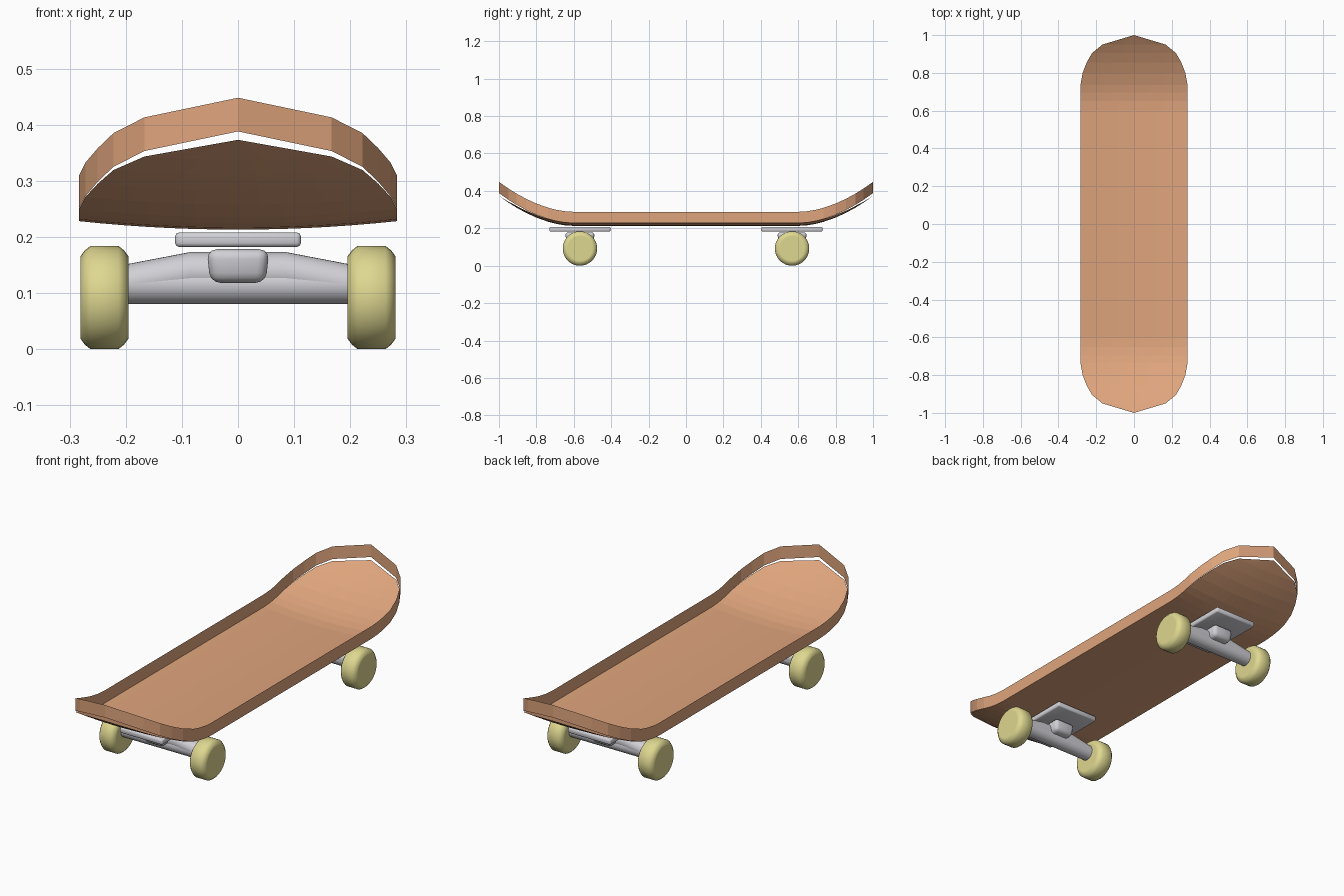
import bpy, bmesh, math

cube = bpy.data.objects.get("Cube")
if cube:
    bpy.data.objects.remove(cube, do_unlink=True)


def material(name, color):
    m = bpy.data.materials.new(name)
    m.use_nodes = True
    m.diffuse_color = (*color, 1)
    m.node_tree.nodes["Principled BSDF"].inputs["Base Color"].default_value = (*color, 1)
    return m


wood = material("warm wood", (0.74, 0.375, 0.205))
metal = material("light metal", (0.63, 0.63, 0.67))
rubber = material("pale yellow rubber", (0.73, 0.68, 0.28))


def finish(bm, name, mat, smooth=None):
    me = bpy.data.meshes.new(name)
    bm.to_mesh(me)
    bm.free()
    ob = bpy.data.objects.new(name, me)
    bpy.context.collection.objects.link(ob)
    me.materials.append(mat)
    if smooth:
        bpy.ops.object.select_all(action="DESELECT")
        bpy.context.view_layer.objects.active = ob
        ob.select_set(True)
        bpy.ops.object.shade_smooth_by_angle(angle=math.radians(smooth))
    return ob


# Deck outline at one end: (y, half width)
HALF = 0.283
END = [(0.6, HALF), (0.65, HALF), (0.695, HALF), (0.737, HALF), (0.8, 0.272),
       (0.856, 0.25), (0.905, 0.222), (0.95, 0.167), (1.0, 0.0)]
ROWS = [(-y, w) for y, w in reversed(END)] + END
RIM_HEIGHT = 0.06


def edge_z(y):
    """Lower edge of the rim: flat in the middle, curving up at both ends."""
    t = max(0.0, (abs(y) - 0.6) / 0.4)
    return 0.228 + 0.16 * t ** 1.85


def build_floor():
    # Thin sheet that sags slightly along the centre line
    bm = bmesh.new()
    n = 14
    rows = []
    for y, w in ROWS:
        xs = [w * (2 * i / n - 1) for i in range(n + 1)]
        rows.append([bm.verts.new((x, y, edge_z(y) - 0.015 * (1 - (x / HALF) ** 2)))
                     for x in xs])
    for a, b in zip(rows, rows[1:]):
        for i in range(n):
            bm.faces.new((a[i], a[i + 1], b[i + 1], b[i]))
    bmesh.ops.remove_doubles(bm, verts=bm.verts, dist=0.0001)
    finish(bm, "deck_floor", wood)


def build_rim():
    # Upright band around the outline
    bm = bmesh.new()
    loop = [(w, y) for y, w in ROWS] + [(-w, y) for y, w in ROWS[-2:0:-1]]
    low = [bm.verts.new((x, y, edge_z(y))) for x, y in loop]
    high = [bm.verts.new((x, y, edge_z(y) + RIM_HEIGHT)) for x, y in loop]
    for i in range(len(loop)):
        j = (i + 1) % len(loop)
        bm.faces.new((low[i], low[j], high[j], high[i]))
    finish(bm, "deck_rim", wood)


def sweep_x(name, mat, stations, y, smooth, sides=32):
    """Round body along x; stations are (x, centre z, radius)."""
    bm = bmesh.new()
    rings = []
    for x, z, r in stations:
        angles = [2 * math.pi * k / sides for k in range(sides)]
        rings.append([bm.verts.new((x, y + r * math.cos(a), z + r * math.sin(a)))
                      for a in angles])
    for a, b in zip(rings, rings[1:]):
        for k in range(sides):
            j = (k + 1) % sides
            bm.faces.new((a[k], a[j], b[j], b[k]))
    bm.faces.new(rings[0])
    bm.faces.new(rings[-1])
    bmesh.ops.recalc_face_normals(bm, faces=bm.faces)
    return finish(bm, name, mat, smooth)


def rounded_box(name, size, center, bevel, mat, segments=2, foot=1.0):
    bm = bmesh.new()
    bmesh.ops.create_cube(bm, size=1)
    for v in bm.verts:
        s = foot if v.co.z < 0 else 1
        v.co.x *= size[0] * s
        v.co.y *= size[1] * s
        v.co.z *= size[2]
    bmesh.ops.bevel(bm, geom=bm.edges[:], offset=bevel, segments=segments,
                    profile=0.5, affect="EDGES")
    bmesh.ops.translate(bm, verts=bm.verts, vec=center)
    return finish(bm, name, mat, 50)


build_floor()
build_rim()

# Trucks and wheels
WHEEL_Z = 0.092
WHEEL = [(0.195, 0.066), (0.195, 0.073), (0.203, 0.084), (0.213, 0.092), (0.263, 0.092),
         (0.273, 0.084), (0.281, 0.073), (0.281, 0.066)]

for end, y in (("front", -0.567), ("rear", 0.567)):
    rounded_box(end + "_base_plate", (0.224, 0.326, 0.026), (0, y, 0.195), 0.007, metal)
    rounded_box(end + "_pivot_block", (0.112, 0.16, 0.06), (0, y, 0.148), 0.018, metal,
                segments=3, foot=0.88)
    sweep_x(end + "_axle", metal, [(-0.2, 0.116, 0.036), (0.2, 0.116, 0.036)], y, 40)
    sweep_x(end + "_hanger", metal,
            [(-0.2, 0.115, 0.036), (-0.085, 0.137, 0.036),
             (0.085, 0.137, 0.036), (0.2, 0.115, 0.036)], y, 40)
    for side, s in (("left", 1), ("right", -1)):
        sweep_x(f"{end}_{side}_wheel", rubber,
                [(s * x, WHEEL_Z, r) for x, r in WHEEL], y, 60)
